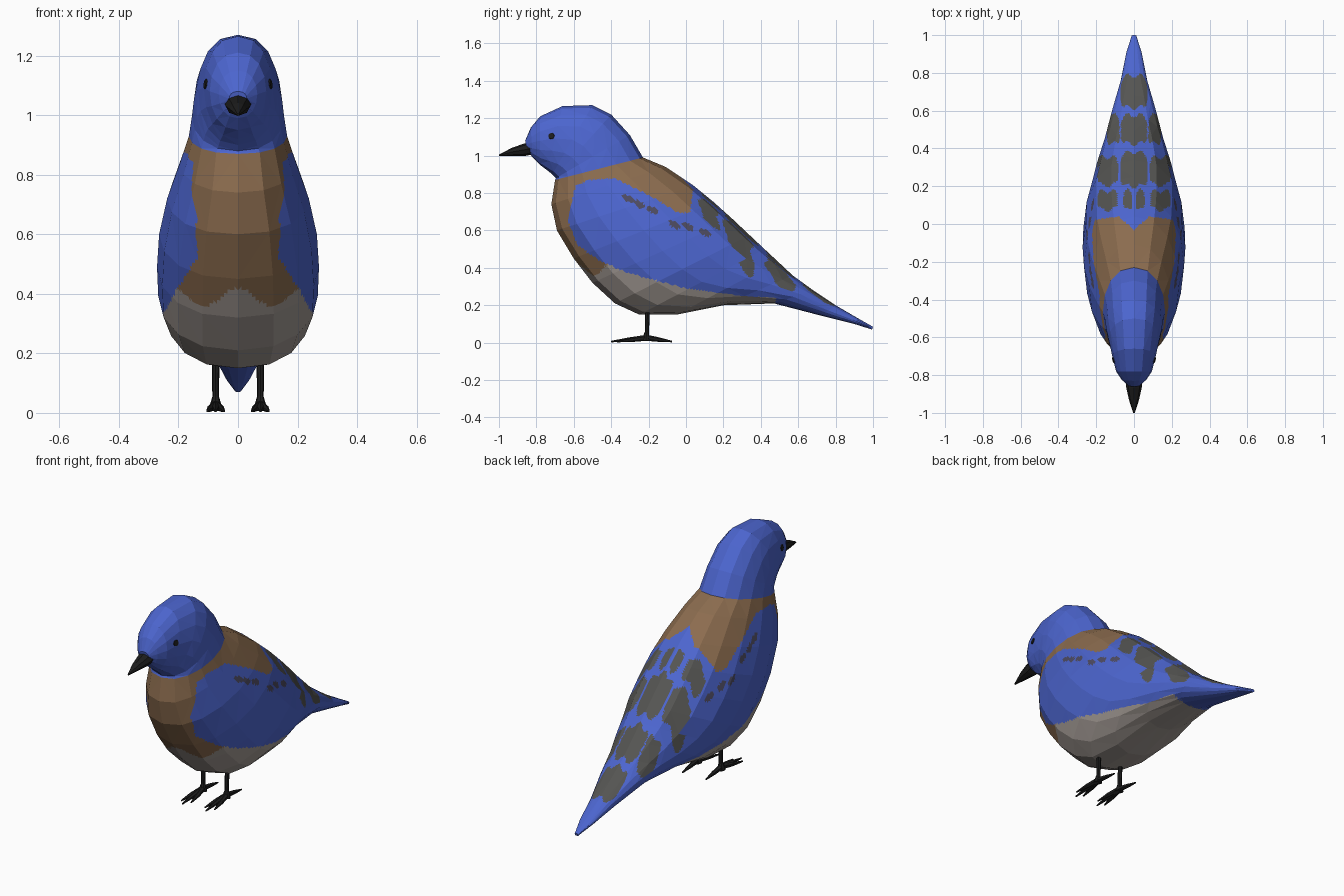
import bpy, bmesh, math
from mathutils import Vector

if "Cube" in bpy.data.objects:
    bpy.data.objects.remove(bpy.data.objects["Cube"])


def mat(name, r, g, b):
    m = bpy.data.materials.new(name)
    m.diffuse_color = (r, g, b, 1)
    m.use_nodes = True
    m.node_tree.nodes["Principled BSDF"].inputs["Base Color"].default_value = m.diffuse_color
    return m


BLUE = mat("blue_feathers", .072, .13, .62)
BROWN = mat("brown_feathers", .26, .15, .077)
GREY = mat("pale_grey_belly", .35, .31, .285)
DARK = mat("dark_feather_bars", .09, .09, .085)
MARK = mat("wing_flecks", .075, .07, .12)
BLACK = mat("black", .012, .012, .012)


def finish(bm, name, mats):
    bmesh.ops.recalc_face_normals(bm, faces=bm.faces)
    me = bpy.data.meshes.new(name)
    bm.to_mesh(me)
    bm.free()
    for m in mats:
        me.materials.append(m)
    ob = bpy.data.objects.new(name, me)
    bpy.context.collection.objects.link(ob)
    return ob


def loft(bm, rings, n, p):
    """Join tilted oval rings given as bottom (y, z), top (y, z), half width."""
    loops = []
    for by, bz, ty, tz, w in rings:
        loop = []
        for i in range(n):
            a = 2 * math.pi * i / n
            t, s = (1 - math.cos(a)) / 2, math.sin(a)
            x = math.copysign(abs(s) ** p, s) * w
            loop.append(bm.verts.new((x, by + (ty - by) * t, bz + (tz - bz) * t)))
        loops.append(loop)
    for a, b in zip(loops, loops[1:]):
        for i in range(n):
            j = (i + 1) % n
            bm.faces.new((a[i], a[j], b[j], b[i]))
    bm.faces.new(loops[0])
    bm.faces.new(loops[-1])


def rod(bm, p0, p1, r0, r1, n=8):
    """Tapered rod between two points."""
    p0, p1 = Vector(p0), Vector(p1)
    d = p1 - p0
    rot = d.to_track_quat('Z', 'Y').to_matrix().to_4x4()
    rot.translation = (p0 + p1) / 2
    bmesh.ops.create_cone(bm, cap_ends=True, segments=n, radius1=r0, radius2=r1,
                          depth=d.length, matrix=rot)


def inside(poly, u, v):
    hit = False
    for (a, b), (c, d) in zip(poly, poly[1:] + poly[:1]):
        if (b > v) != (d > v) and u < (c - a) * (v - b) / (d - b) + a:
            hit = not hit
    return hit


# Body, head and tail in one loft, from the face to the tail tip
RINGS = [
    (-.85, 1.03, -.86, 1.08, .03), (-.82, .99, -.83, 1.15, .065),
    (-.78, .95, -.78, 1.21, .095), (-.74, .92, -.66, 1.265, .115),
    (-.715, .90, -.50, 1.27, .135), (-.70, .885, -.40, 1.22, .148),
    (-.695, .88, -.30, 1.11, .155), (-.70, .87, -.23, .99, .165),
    (-.72, .74, -.11, .94, .195), (-.69, .60, .04, .84, .238),
    (-.60, .45, .15, .75, .265), (-.50, .32, .25, .66, .272),
    (-.38, .21, .34, .575, .268), (-.25, .15, .42, .50, .24),
    (-.05, .15, .49, .435, .21), (.20, .20, .57, .36, .165),
    (.47, .21, .68, .28, .12), (.72, .145, .80, .20, .07),
    (.90, .10, .92, .13, .04), (.995, .07, 1.0, .085, .012)]

# Wing and tail outline seen from the side (y, z)
WING = [(-.62, .72), (-.59, .84), (-.52, .87), (-.38, .88), (-.20, .79),
        (-.05, .70), (.02, .69), (.05, .90), (1.1, .4), (1.1, 0), (.48, 0),
        (.48, .24), (.30, .25), (0, .29), (-.30, .37), (-.45, .43),
        (-.58, .52), (-.63, .65)]
# Dark bars seen from the top: x, y, half sizes
BARS = [(0, .70, .07, .085), (0, .50, .07, .075), (.11, .50, .033, .075),
        (0, .29, .072, .09), (.14, .28, .055, .075),
        (.033, .125, .022, .05), (.14, .125, .053, .05)]
# Small wing flecks seen from the side: y, z
FLECKS = [(-.31, .77), (-.25, .74), (-.18, .71), (-.06, .63), (.01, .62), (.10, .59)]


def colour(c, nz):
    x, y, z = abs(c.x), c.y, c.z
    if z > .87 + (y + .7) * .25 and y < -.15:
        return 0
    back = z > .6 and y > -.03 + .07 * min(1, x / .08)
    if back or inside(WING, y, z):
        wave = y + .012 * math.cos(x * 90)
        if nz > .15 and any(((x - a) / h) ** 4 + ((wave - b) / k) ** 4 < 1
                            for a, b, h, k in BARS):
            return 3
        if any(((y - a) / .032) ** 2 + ((z - b + .4 * (y - a)) / .018) ** 2 < 1
               for a, b in FLECKS):
            return 4
        return 0
    return 2 if z < .39 + .03 * math.cos(x * 28) else 1


bm = bmesh.new()
loft(bm, RINGS, 16, .85)
bmesh.ops.triangulate(bm, faces=bm.faces)
bmesh.ops.subdivide_edges(bm, edges=bm.edges, cuts=9, use_grid_fill=True)
bmesh.ops.recalc_face_normals(bm, faces=bm.faces)
bm.normal_update()
for f in bm.faces:
    f.material_index = colour(f.calc_center_median(), f.normal.z)
body = finish(bm, "body", [BLUE, BROWN, GREY, DARK, MARK])

# Beak
bm = bmesh.new()
loft(bm, [(-.81, 1.01, -.83, 1.07, .045), (-.86, .998, -.865, 1.065, .042),
          (-.93, .998, -.93, 1.042, .027), (-1, .997, -1, 1.006, .004)], 8, 1)
finish(bm, "beak", [BLACK])

# Eyes, set on the head surface
bm = bmesh.new()
for s in (-1, 1):
    hit, loc, nor, _ = body.ray_cast(Vector((s, -.72, 1.105)), Vector((-s, 0, 0)))
    if not hit:
        loc, nor = Vector((s * .1, -.72, 1.105)), Vector((s, 0, 0))
    rod(bm, loc - nor * .004, loc + nor * .004, .018, .016, 10)
finish(bm, "eyes", [BLACK])

# Legs and feet
bm = bmesh.new()
for s in (-1, 1):
    x = s * .075
    rod(bm, (x, -.21, .03), (x, -.205, .2), .011, .013)
    rod(bm, (x, -.215, .012), (x, -.21, .055), .024, .011)
    for dx, y in ((-.028, -.37), (0, -.40), (.028, -.36), (0, -.075)):
        mid = (x + dx * .6, (y - .21) / 2, .016)
        rod(bm, (x, -.21, .026), mid, .016, .012, 6)
        rod(bm, mid, (x + dx, y, .006), .012, .004, 6)
finish(bm, "legs_and_feet", [BLACK])
